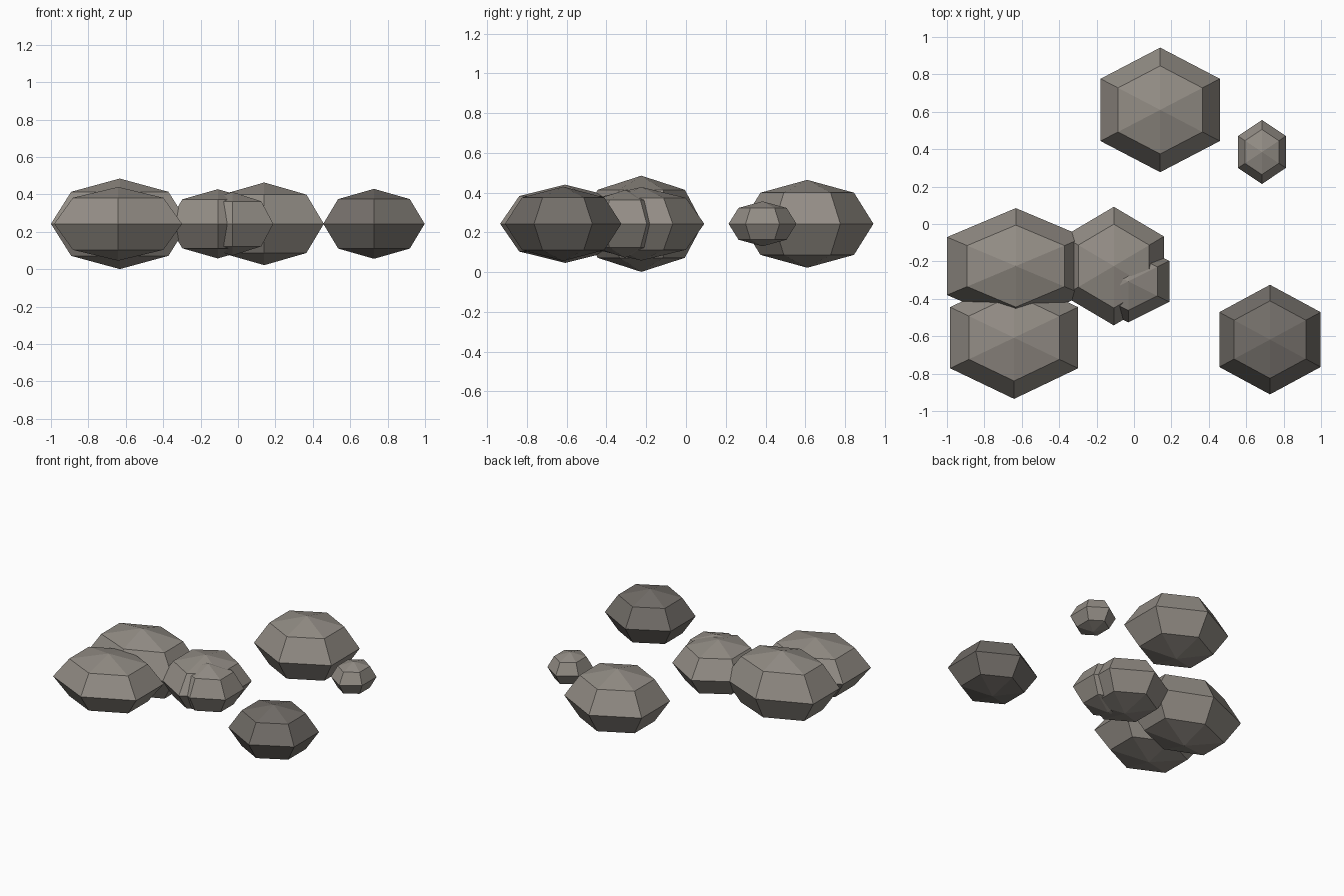
import bpy
import bmesh
from math import sin, cos, pi

if "Cube" in bpy.data.objects:
    bpy.data.objects.remove(bpy.data.objects["Cube"])

MID_Z = 0.243


def material(name, rgb):
    m = bpy.data.materials.new(name)
    m.diffuse_color = (*rgb, 1)
    m.use_nodes = True
    m.node_tree.nodes["Principled BSDF"].inputs["Base Color"].default_value = m.diffuse_color
    return m


light = material("light_stone", (0.29, 0.265, 0.235))
dark = material("dark_stone", (0.17, 0.155, 0.14))


def rock(name, x, y, hx, hy, hz, mat=light):
    """Six-sided, four-band faceted ball with given half sizes."""
    bm = bmesh.new()
    top = bm.verts.new((0, 0, hz))
    bottom = bm.verts.new((0, 0, -hz))
    rings = []
    for lat in (pi / 4, 0, -pi / 4):
        rings.append([bm.verts.new((hx / cos(pi / 6) * cos(lat) * cos(a),
                                    hy * cos(lat) * sin(a), hz * sin(lat)))
                      for a in (pi / 2 + i * pi / 3 for i in range(6))])
    for i in range(6):
        j = (i + 1) % 6
        bm.faces.new((top, rings[0][i], rings[0][j]))
        bm.faces.new((bottom, rings[2][j], rings[2][i]))
        for up, lo in zip(rings, rings[1:]):
            bm.faces.new((up[i], lo[i], lo[j], up[j]))
    mesh = bpy.data.meshes.new(name)
    bm.to_mesh(mesh)
    bm.free()
    mesh.materials.append(mat)
    obj = bpy.data.objects.new(name, mesh)
    obj.location = (x, y, MID_Z)
    bpy.context.collection.objects.link(obj)


# Scattered rocks
rock("back_rock", 0.14, 0.61, 0.319, 0.333, 0.221)
rock("pebble", 0.684, 0.385, 0.128, 0.171, 0.113)
rock("dark_rock", 0.727, -0.618, 0.271, 0.293, 0.187, dark)

# Clustered rocks
rock("large_rock", -0.632, -0.225, 0.368, 0.310, 0.242)
rock("front_left_rock", -0.641, -0.608, 0.342, 0.327, 0.197)
rock("middle_rock", -0.108, -0.225, 0.268, 0.317, 0.185)
rock("small_rock", -0.03, -0.307, 0.219, 0.219, 0.170)
